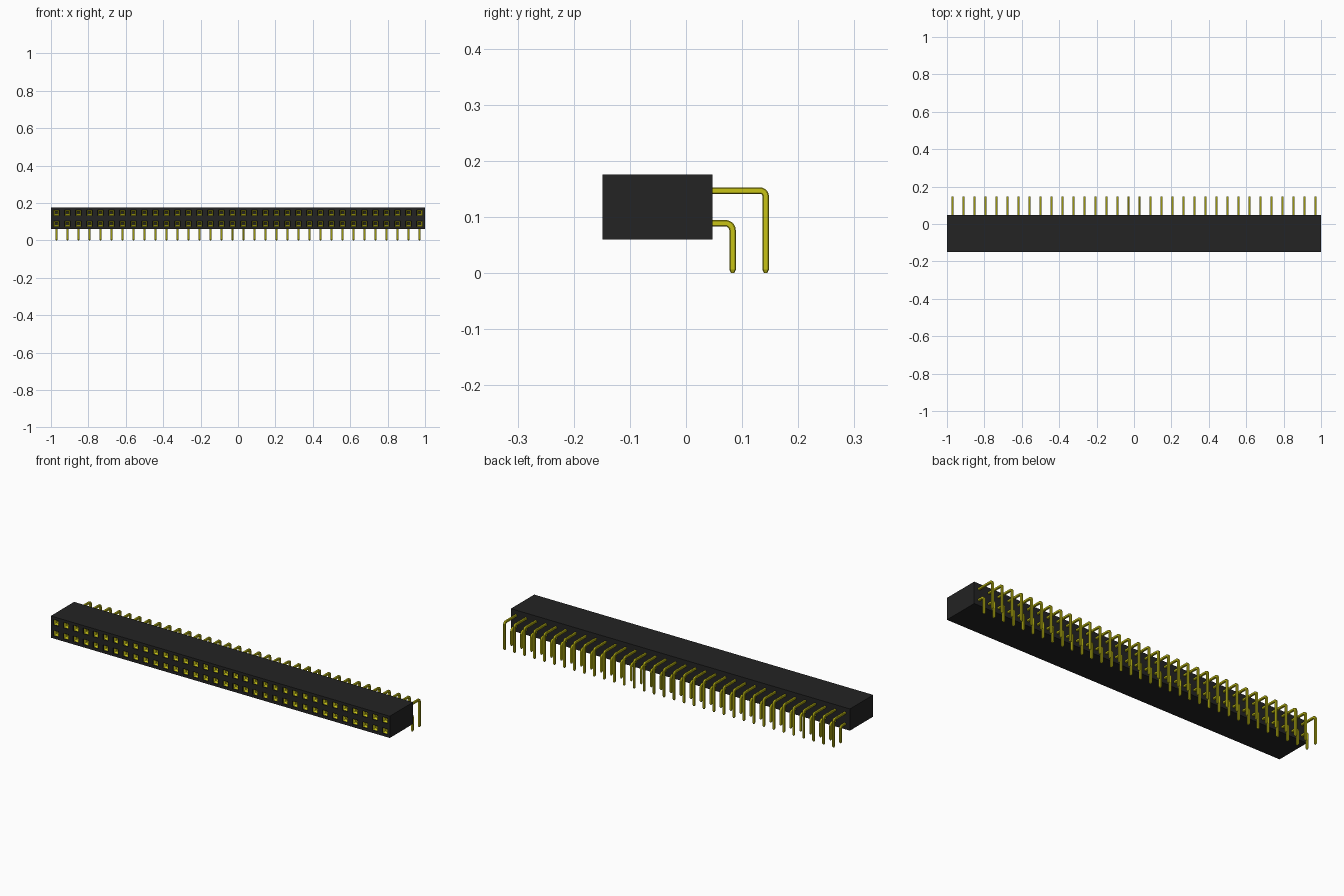
import bpy, bmesh, math
from mathutils import Matrix, Vector

if "Cube" in bpy.data.objects:
    bpy.data.objects.remove(bpy.data.objects["Cube"])

COLS = 34
PITCH = 2 / COLS
FRONT, BACK = -0.149, 0.047
BOTTOM, TOP = 0.06, 0.176


def material(name, color):
    m = bpy.data.materials.new(name)
    m.use_nodes = True
    m.diffuse_color = color
    m.node_tree.nodes["Principled BSDF"].inputs["Base Color"].default_value = color
    return m


black = material("black plastic", (0.017, 0.017, 0.017, 1))
gold = material("yellow metal", (0.58, 0.55, 0.008, 1))


def make_object(name, bm, mats):
    mesh = bpy.data.meshes.new(name)
    bm.to_mesh(mesh)
    bm.free()
    for m in mats:
        mesh.materials.append(m)
    ob = bpy.data.objects.new(name, mesh)
    bpy.context.collection.objects.link(ob)
    return ob


# Housing: a front grid with one cell per socket, pulled back into a block
bm = bmesh.new()
place = (Matrix.Translation((0, FRONT, (BOTTOM + TOP) / 2))
         @ Matrix.Rotation(math.pi / 2, 4, 'X')
         @ Matrix.Diagonal((1, (TOP - BOTTOM) / 2, 1, 1)))
bmesh.ops.create_grid(bm, x_segments=COLS, y_segments=2, size=1, matrix=place)
cells = bm.faces[:]
rim = [e for e in bm.edges if e.is_boundary]
sides = bmesh.ops.extrude_edge_only(bm, edges=rim)["geom"]
for v in sides:
    if isinstance(v, bmesh.types.BMVert):
        v.co.y = BACK
bmesh.ops.edgeloop_fill(bm, edges=[e for e in bm.edges if e.is_boundary])
bmesh.ops.recalc_face_normals(bm, faces=bm.faces[:])

# Sockets: dark opening, yellow funnel contact, deep dark hole
for thickness, depth, index in ((0.0145, 0, 0), (0.0004, -0.005, 0),
                                (0.0075, -0.008, 1), (0.0003, -0.06, 1)):
    ring = bmesh.ops.inset_individual(bm, faces=cells, thickness=thickness,
                                      depth=depth, use_even_offset=True)["faces"]
    for f in ring:
        f.material_index = index
for f in cells:
    f.material_index = 0
make_object("housing", bm, [black, gold])


# Bent pins: a chamfered square section swept along an L with a rounded corner
def pin_row(name, y, z, radius):
    half, cut = 0.0058, 0.0018
    section = [(half, half - cut), (half - cut, half), (cut - half, half), (-half, half - cut),
               (-half, cut - half), (cut - half, -half), (half - cut, -half), (half, cut - half)]
    steps = 5
    stations = [(BACK - 0.01, z, 0, 1)]
    for i in range(steps + 1):
        a = math.pi / 2 * i / steps
        stations.append((y - radius + radius * math.sin(a),
                         z - radius + radius * math.cos(a), a, 1))
    stations += [(y, 0.006, math.pi / 2, 1), (y, 0, math.pi / 2, 0.5)]

    bm = bmesh.new()
    rings = []
    for py, pz, a, s in stations:
        normal = Vector((0, math.sin(a), math.cos(a)))
        rings.append([bm.verts.new(Vector((u * s, py, pz)) + normal * w * s)
                      for u, w in section])
    n = len(section)
    for r0, r1 in zip(rings, rings[1:]):
        for k in range(n):
            bm.faces.new((r0[k], r0[(k + 1) % n], r1[(k + 1) % n], r1[k]))
    bm.faces.new(rings[0])
    bm.faces.new(rings[-1])
    bmesh.ops.recalc_face_normals(bm, faces=bm.faces[:])
    ob = make_object(name, bm, [gold])
    ob.location.x = -1 + PITCH / 2
    arr = ob.modifiers.new("columns", 'ARRAY')
    arr.count = COLS
    arr.use_relative_offset = False
    arr.use_constant_offset = True
    arr.constant_offset_displace = (PITCH, 0, 0)


pin_row("upper_pins", 0.142, 0.147, 0.010)
pin_row("lower_pins", 0.083, 0.089, 0.013)
